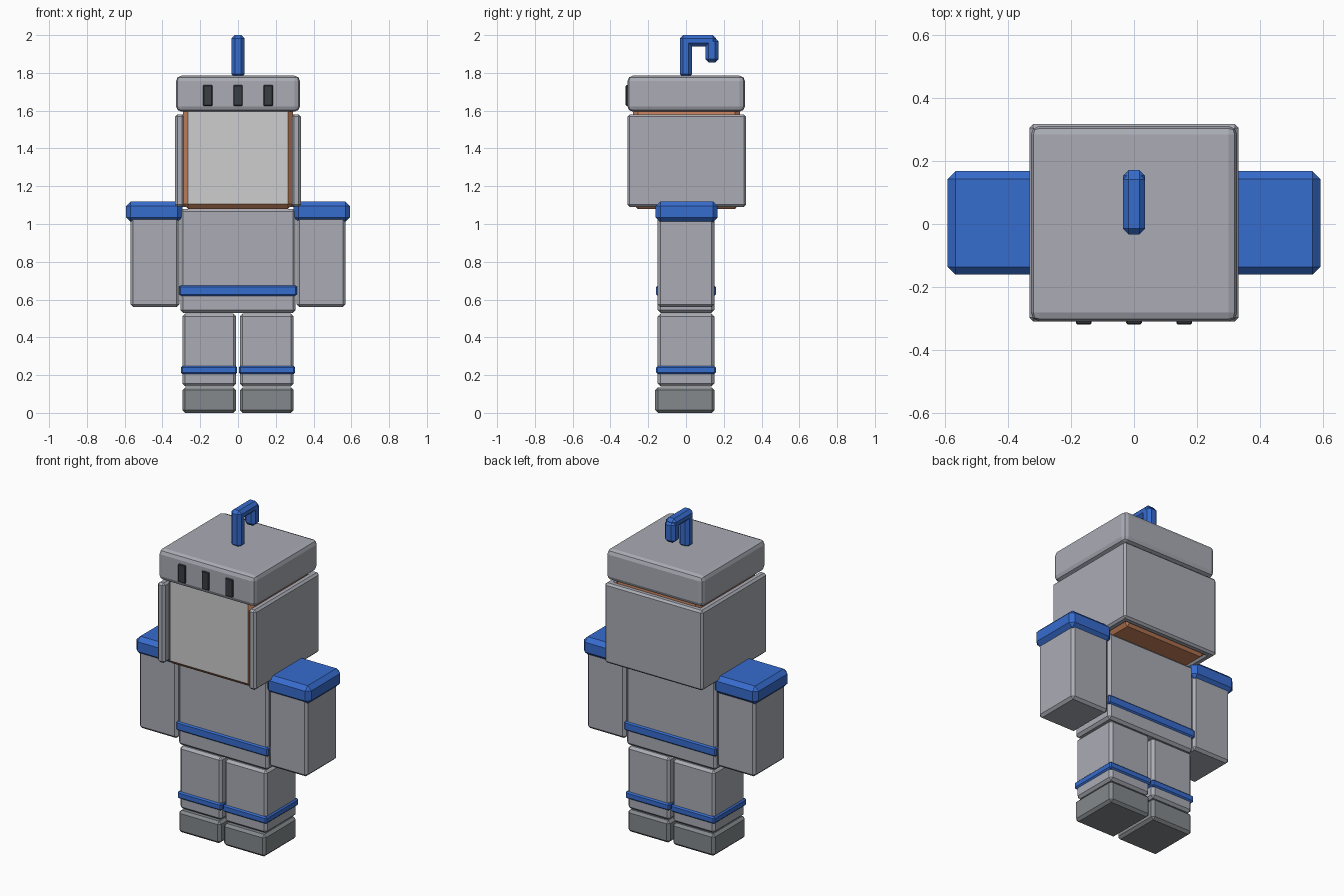
import bpy
import bmesh

cube = bpy.data.objects.get("Cube")
if cube:
    bpy.data.objects.remove(cube, do_unlink=True)


def material(name, r, g, b):
    m = bpy.data.materials.new(name)
    m.use_nodes = True
    m.diffuse_color = (r, g, b, 1)
    m.node_tree.nodes["Principled BSDF"].inputs["Base Color"].default_value = (r, g, b, 1)
    return m


GREY = material("armour grey", 0.40, 0.41, 0.46)
BLUE = material("trim blue", 0.037, 0.15, 0.62)
PALE = material("face pale grey", 0.61, 0.61, 0.61)
DARK_GREY = material("boot grey", 0.23, 0.25, 0.265)
ORANGE = material("head orange", 0.61, 0.24, 0.115)
BLACK = material("slot charcoal", 0.042, 0.048, 0.057)


def prism(name, outline, z, mat, bevel=0.015, segments=1):
    """Extrude an outline (counter-clockwise in plan) between two heights and bevel it."""
    bm = bmesh.new()
    base = bm.faces.new([bm.verts.new((x, y, z[0])) for x, y in outline])
    ext = bmesh.ops.extrude_face_region(bm, geom=[base])
    for v in ext["geom"]:
        if isinstance(v, bmesh.types.BMVert):
            v.co.z = z[1]
    bmesh.ops.recalc_face_normals(bm, faces=bm.faces)
    bmesh.ops.bevel(bm, geom=bm.edges[:], offset=bevel, segments=segments,
                    profile=0.5, affect='EDGES')
    mesh = bpy.data.meshes.new(name)
    bm.to_mesh(mesh)
    bm.free()
    mesh.materials.append(mat)
    obj = bpy.data.objects.new(name, mesh)
    bpy.context.collection.objects.link(obj)
    return obj


def box(name, x, y, z, mat, bevel=0.015, segments=1):
    outline = [(x[0], y[0]), (x[1], y[0]), (x[1], y[1]), (x[0], y[1])]
    return prism(name, outline, z, mat, bevel, segments)


def pair(name, x, y, z, mat, bevel=0.015):
    """Matching left (+x) and right (-x) parts."""
    box("left_" + name, x, y, z, mat, bevel)
    box("right_" + name, (-x[1], -x[0]), y, z, mat, bevel)


# Legs and boots
pair("boot", (0.01, 0.295), (-0.163, 0.152), (0, 0.135), DARK_GREY)
pair("leg", (0.01, 0.295), (-0.15, 0.15), (0.14, 0.525), GREY)
pair("leg_band", (0.005, 0.303), (-0.158, 0.158), (0.205, 0.248), BLUE, 0.008)

# Torso and belt
box("torso", (-0.305, 0.305), (-0.15, 0.15), (0.53, 1.08), GREY)
box("belt", (-0.312, 0.312), (-0.158, 0.158), (0.62, 0.675), BLUE, 0.008)

# Arms and shoulder pads
pair("arm", (0.31, 0.57), (-0.15, 0.15), (0.56, 1.05), GREY)
pair("shoulder_pad", (0.295, 0.593), (-0.161, 0.168), (1.01, 1.12), BLUE, 0.025)

# Head, with the flat front coloured as the face
head = box("head", (-0.29, 0.29), (-0.28, 0.285), (1.08, 1.63), ORANGE, 0.025)
head.data.materials.append(PALE)
for face in head.data.polygons:
    if face.normal.y < -0.99:
        face.material_index = 1

# Helmet guard wrapping both sides and the back
half = [(0.285, -0.31), (0.333, -0.31), (0.333, 0.318)]
inner = [(0.285, 0.27), (-0.285, 0.27)]
mirrored = [(-x, y) for x, y in reversed(half)]
prism("helmet_guard", half + mirrored + inner[::-1], (1.09, 1.58), GREY, 0.012)

# Helmet cap and its slots
box("helmet_cap", (-0.328, 0.328), (-0.31, 0.312), (1.595, 1.785), GREY, 0.028, 2)
for i, label in enumerate(("right", "middle", "left")):
    x = 0.16 * (i - 1)
    box(label + "_slot", (x - 0.025, x + 0.025), (-0.319, -0.295),
        (1.625, 1.735), BLACK, 0.004)

# Hooked antenna
box("antenna_post", (-0.035, 0.035), (-0.033, 0.032), (1.775, 1.99), BLUE, 0.018)
box("antenna_bar", (-0.035, 0.035), (-0.033, 0.16), (1.94, 2.0), BLUE, 0.018)
box("antenna_tip", (-0.035, 0.035), (0.102, 0.172), (1.855, 1.985), BLUE, 0.018)
